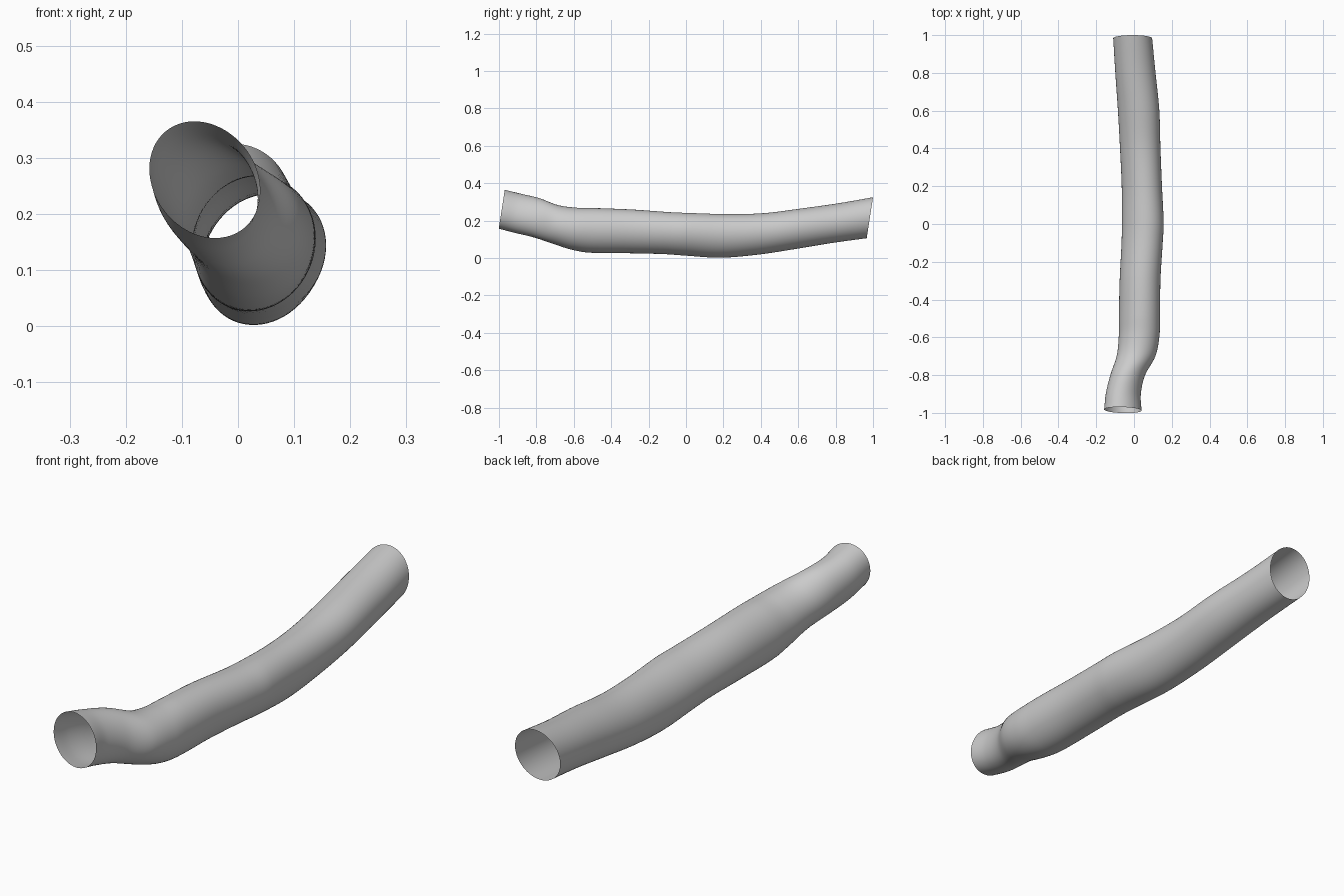
import bpy, bmesh, math

if "Cube" in bpy.data.objects:
    bpy.data.objects.remove(bpy.data.objects["Cube"])

# Stations along the hose: y, x left, x right, z bottom, z top, section skew
STATIONS = [
    (-0.985, -0.158, 0.040, 0.157, 0.365, -0.19),
    (-0.90, -0.149, 0.036, 0.135, 0.344, -0.15),
    (-0.80, -0.125, 0.058, 0.111, 0.320, -0.08),
    (-0.70, -0.092, 0.113, 0.078, 0.283, 0.0),
    (-0.60, -0.081, 0.134, 0.046, 0.269, 0.05),
    (-0.50, -0.080, 0.138, 0.029, 0.267, 0.08),
    (-0.30, -0.076, 0.140, 0.026, 0.259, 0.10),
    (-0.10, -0.066, 0.152, 0.021, 0.245, 0.13),
    (0.00, -0.064, 0.157, 0.014, 0.241, 0.14),
    (0.20, -0.065, 0.148, 0.002, 0.235, 0.13),
    (0.40, -0.074, 0.140, 0.018, 0.240, 0.10),
    (0.60, -0.085, 0.134, 0.048, 0.265, 0.06),
    (0.80, -0.099, 0.114, 0.081, 0.293, 0.0),
    (0.983, -0.110, 0.096, 0.106, 0.325, 0.0),
]
SIDES, STEPS, LEAN = 64, 8, 0.155


def smooth_path(pts, steps):
    """Hermite interpolation with slopes taken along y."""
    n = len(pts)

    def slope(i, k):
        a, b = pts[max(i - 1, 0)], pts[min(i + 1, n - 1)]
        return (b[k] - a[k]) / (b[0] - a[0])

    out = []
    for i in range(n - 1):
        p, q = pts[i], pts[i + 1]
        h = q[0] - p[0]
        for s in range(steps + (i == n - 2)):
            t = s / steps
            row = [p[0] + h * t]
            for k in range(1, len(p)):
                row.append((2*t**3 - 3*t*t + 1) * p[k] + (t**3 - 2*t*t + t) * h * slope(i, k)
                           + (3*t*t - 2*t**3) * q[k] + (t**3 - t*t) * h * slope(i + 1, k))
            out.append(row)
    return out


# Open-ended hose wall lofted through leaning elliptical rings
bm = bmesh.new()
rings = []
for y, x0, x1, z0, z1, skew in smooth_path(STATIONS, STEPS):
    cx, cz, a, b = (x0 + x1) / 2, (z0 + z1) / 2, (x1 - x0) / 2, (z1 - z0) / 2
    ring = []
    for j in range(SIDES):
        t = 2 * math.pi * j / SIDES
        dz = b * math.sin(t + skew)
        ring.append(bm.verts.new((cx + a * math.cos(t), y + LEAN * dz, cz + dz)))
    rings.append(ring)
for r, s in zip(rings, rings[1:]):
    for j in range(SIDES):
        k = (j + 1) % SIDES
        bm.faces.new((r[j], r[k], s[k], s[j])).smooth = True
mesh = bpy.data.meshes.new("hose")
bm.to_mesh(mesh)
bm.free()
hose = bpy.data.objects.new("hose", mesh)
bpy.context.collection.objects.link(hose)
